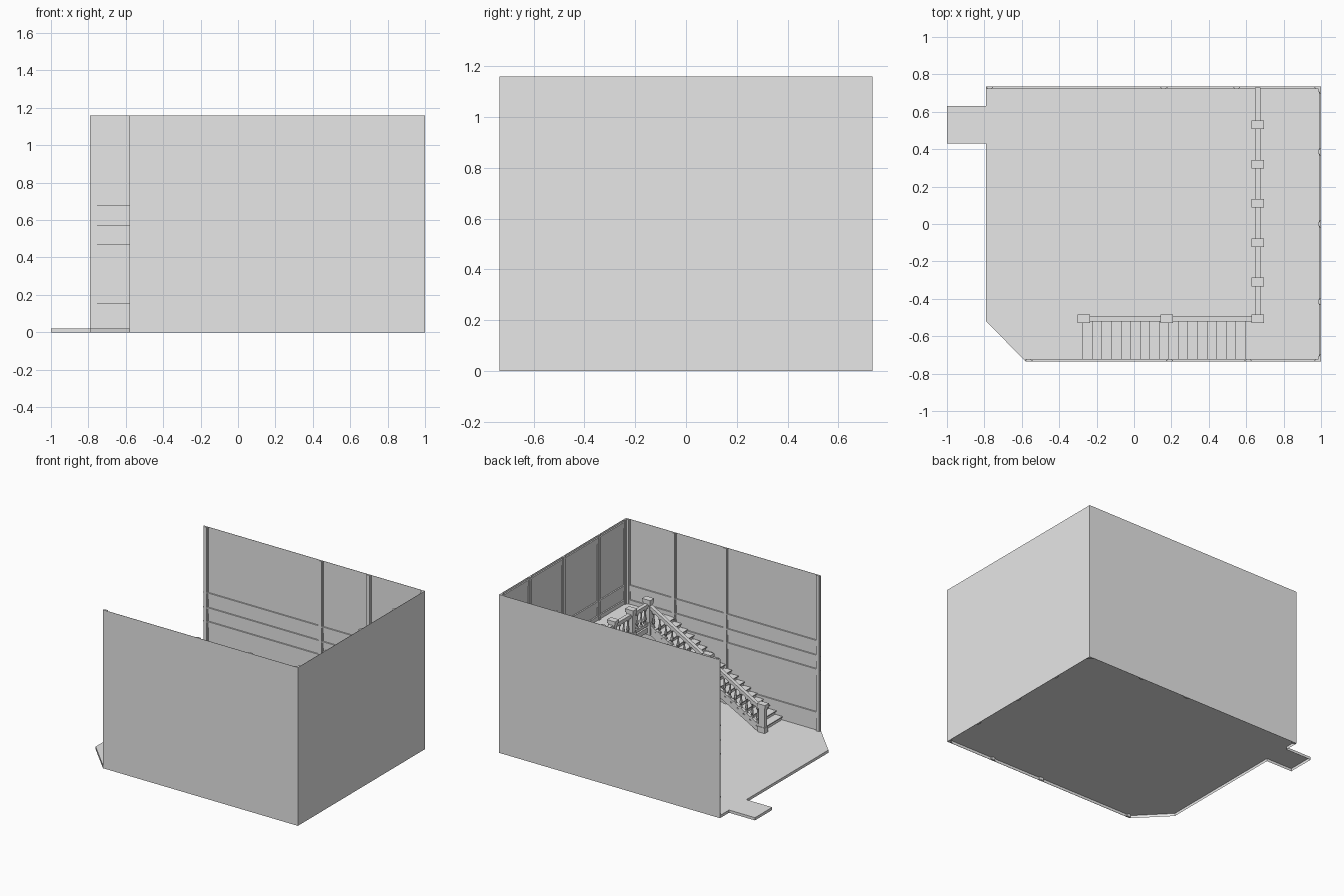
import bpy, bmesh, math
from mathutils import Vector

cube = bpy.data.objects.get("Cube")
if cube:
    bpy.data.objects.remove(cube, do_unlink=True)

grey = bpy.data.materials.new("plain grey")
grey.use_nodes = True
grey.diffuse_color = (0.8, 0.8, 0.8, 1)
grey.node_tree.nodes["Principled BSDF"].inputs["Base Color"].default_value = (0.8, 0.8, 0.8, 1)

# Room extents
X0, X1, XF, Y, H, F = -0.79, 1.0, -0.58, 0.735, 1.16, 0.02
LAND, EDGE, RAIL_Y = 0.54, 0.655, -0.507


def finish(name, bm):
    bmesh.ops.recalc_face_normals(bm, faces=bm.faces)
    mesh = bpy.data.meshes.new(name)
    bm.to_mesh(mesh)
    bm.free()
    mesh.materials.append(grey)
    ob = bpy.data.objects.new(name, mesh)
    bpy.context.collection.objects.link(ob)
    return ob


def box(bm, lo, hi):
    vs = bmesh.ops.create_cube(bm, size=1)["verts"]
    for v in vs:
        v.co = Vector([lo[i] + (v.co[i] + 0.5) * (hi[i] - lo[i]) for i in range(3)])


def prism(bm, pts, vec):
    face = bm.faces.new([bm.verts.new(p) for p in pts])
    ext = bmesh.ops.extrude_face_region(bm, geom=[face])["geom"]
    for v in ext:
        if isinstance(v, bmesh.types.BMVert):
            v.co += Vector(vec)


# Floor shell, open underneath, with cut corner and doorstep
bm = bmesh.new()
outline = [(XF, -Y), (X1, -Y), (X1, Y), (X0, Y), (X0, 0.63), (-1, 0.63),
           (-1, 0.43), (X0, 0.43), (X0, -0.52)]
prism(bm, [(x, y, F) for x, y in outline], (0, 0, -F))
bm.normal_update()
bottom = [f for f in bm.faces if all(v.co.z < F / 2 for v in f.verts)]
bmesh.ops.delete(bm, geom=bottom, context="FACES_ONLY")
finish("floor", bm)


# Walls with posts and stepped rails; (start, along, inward) define each wall
def wall(name, start, along, inward, length, posts, rails):
    s, a, n = Vector(start), Vector(along), Vector(inward)

    def slab(bm, u0, u1, z0, z1, d):
        p, q = s + a * u0, s + a * u1 + n * d
        lo = [min(p[i], q[i]) for i in range(2)] + [z0]
        hi = [max(p[i], q[i]) for i in range(2)] + [z1]
        box(bm, lo, hi)

    bm = bmesh.new()
    slab(bm, 0, length, 0, H, 0.002)
    finish(name + "_wall", bm)
    bm = bmesh.new()
    for u in posts:
        slab(bm, u - 0.018, u + 0.018, 0, H, 0.009)
        slab(bm, u - 0.012, u + 0.012, 0, H, 0.014)
    finish(name + "_posts", bm)
    bm = bmesh.new()
    for z in rails:
        slab(bm, 0, length, z, z + 0.042, 0.007)
        slab(bm, 0, length, z + 0.038, z + 0.046, 0.012)
    finish(name + "_rails", bm)


RAILS = [0.11, 0.425, 0.527, 0.635]
wall("back", (X0, Y, 0), (1, 0, 0), (0, -1, 0), X1 - X0,
     [0.018, 0.95, 1.34, X1 - X0 - 0.018], RAILS)
wall("front", (XF, -Y, 0), (1, 0, 0), (0, 1, 0), X1 - XF,
     [0.018, 0.77, 1.19, X1 - XF - 0.018], RAILS)
wall("side", (X1, -Y, 0), (0, 1, 0), (-1, 0, 0), 2 * Y,
     [0.018, 0.32, 0.735, 1.12, 2 * Y - 0.018], RAILS + [1.1])

# Upper landing slab
bm = bmesh.new()
box(bm, (EDGE, -Y + 0.005, LAND - 0.035), (X1 - 0.005, Y - 0.005, LAND))
finish("landing", bm)

# Staircase on an open sloping slab
N, SX = 18, -0.265
run, rise = (EDGE - SX) / N, (LAND - F) / N
pts = [(SX, F)]
for i in range(N):
    pts += [(SX + i * run, F + (i + 1) * rise), (SX + (i + 1) * run, F + (i + 1) * rise)]
pts += [(EDGE, LAND - 0.05), (SX + 0.05, F)]
bm = bmesh.new()
prism(bm, [(x, -Y + 0.01, z) for x, z in pts], (0, Y - 0.01 + RAIL_Y + 0.004, 0))
finish("stair_steps", bm)
bm = bmesh.new()
for i in range(N):
    x, z = SX + i * run, F + (i + 1) * rise
    box(bm, (x - 0.01, -Y + 0.01, z - 0.006), (x + run, RAIL_Y + 0.006, z + 0.001))
finish("stair_treads", bm)


# Newel posts with base and cap
def newel(bm, x, y, z, foot):
    def block(hx, hy, z0, z1):
        box(bm, (x - hx, y - hy, z0), (x + hx, y + hy, z1))
    block(0.023, 0.016, foot, z + 0.18)
    block(0.028, 0.02, foot, z + 0.04)
    block(0.028, 0.02, z + 0.17, z + 0.185)
    block(0.033, 0.023, z + 0.185, z + 0.208)


# Turned baluster: radius and height fractions
PROFILE = [(0.010, 0), (0.010, 0.1), (0.005, 0.15), (0.011, 0.35),
           (0.005, 0.65), (0.005, 0.82), (0.010, 0.88), (0.010, 1)]


def baluster(bm, x, y, z, h):
    rings = []
    for r, t in PROFILE:
        rings.append([bm.verts.new((x + r * math.cos(k * math.pi / 4),
                                    y + r * math.sin(k * math.pi / 4), z + t * h))
                      for k in range(8)])
    for a, b in zip(rings, rings[1:]):
        for k in range(8):
            bm.faces.new((a[k], a[(k + 1) % 8], b[(k + 1) % 8], b[k]))


# Rail run between two points given at walking height
def rail_run(rails, bals, p, q, count):
    p, q = Vector(p), Vector(q)
    d = q - p
    side = Vector((d.y, -d.x, 0)).normalized()
    for z0, z1, w in [(0.015, 0.035, 0.011), (0.145, 0.155, 0.010), (0.155, 0.175, 0.014)]:
        prof = [p + side * s * w + Vector((0, 0, z)) for s, z in
                ((-1, z0), (1, z0), (1, z1), (-1, z1))]
        prism(rails, prof, d)
    for k in range(count):
        c = p + d * ((k + 0.5) / count)
        baluster(bals, c.x, c.y, c.z + 0.03, 0.118)


NX = 0.662
stair_x = [-0.268, 0.175, NX]
land_y = [RAIL_Y, -0.31, -0.1, 0.11, 0.32, 0.53]
newels, rails, bals = bmesh.new(), bmesh.new(), bmesh.new()


def stair_z(x):
    return F + (LAND - F) * (x - stair_x[0]) / (NX - stair_x[0])


for x in stair_x:
    newel(newels, x, RAIL_Y, stair_z(x), max(F, stair_z(x) - 0.05))
for y in land_y[1:]:
    newel(newels, NX, y, LAND, LAND - 0.035)
for a, b in zip(stair_x, stair_x[1:]):
    rail_run(rails, bals, (a + 0.02, RAIL_Y, stair_z(a + 0.02)),
             (b - 0.02, RAIL_Y, stair_z(b - 0.02)), 9)
for a, b in zip(land_y, land_y[1:] + [Y]):
    rail_run(rails, bals, (NX, a + 0.015, LAND), (NX, b - 0.004, LAND), 4)
finish("newel_posts", newels)
finish("handrails", rails)
finish("balusters", bals)
